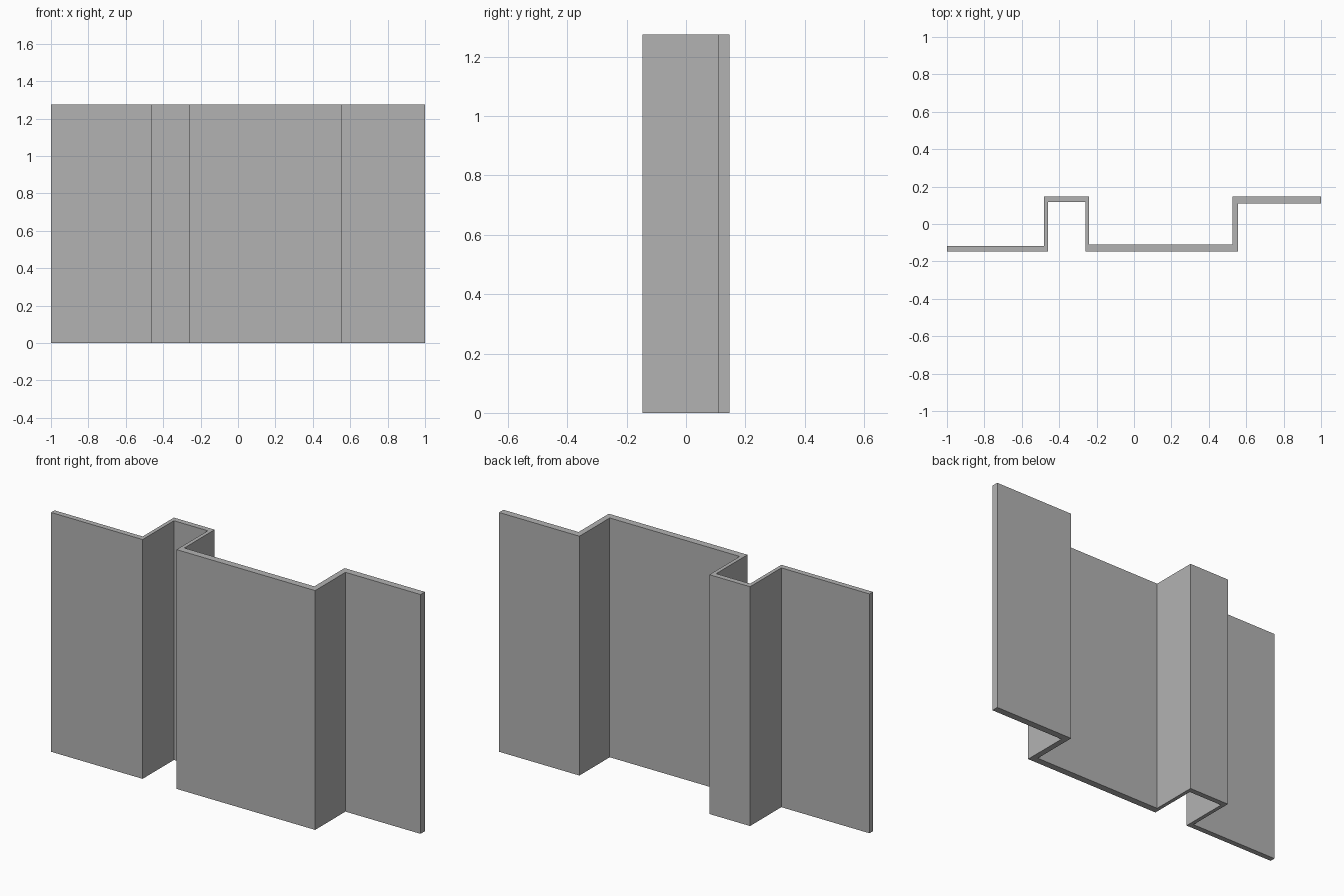
import bpy
import bmesh

cube = bpy.data.objects.get("Cube")
if cube:
    bpy.data.objects.remove(cube, do_unlink=True)

HEIGHT = 1.275
FRONT, BACK = -0.146, 0.146

# Single plain grey
grey = bpy.data.materials.new("plain grey")
grey.use_nodes = True
colour = (0.45, 0.45, 0.45, 1)
grey.diffuse_color = colour
grey.node_tree.nodes["Principled BSDF"].inputs["Base Color"].default_value = colour

# Plan outline of the folded sheet: front side left to right, then back side
front_side = [(-1, FRONT), (-0.46, FRONT), (-0.46, 0.117), (-0.26, 0.117),
              (-0.26, FRONT), (0.557, FRONT), (0.557, 0.109), (1, 0.109)]
back_side = [(1, BACK), (0.526, BACK), (0.526, -0.109), (-0.24, -0.109),
             (-0.24, BACK), (-0.48, BACK), (-0.48, -0.117), (-1, -0.117)]

# Extrude the outline upwards into the folded panel
bm = bmesh.new()
base = bm.faces.new([bm.verts.new((x, y, 0)) for x, y in front_side + back_side])
top = bmesh.ops.extrude_face_region(bm, geom=[base], use_keep_orig=True)
top_verts = [v for v in top["geom"] if isinstance(v, bmesh.types.BMVert)]
bmesh.ops.translate(bm, verts=top_verts, vec=(0, 0, HEIGHT))
bmesh.ops.recalc_face_normals(bm, faces=bm.faces)

mesh = bpy.data.meshes.new("folded_panel")
bm.to_mesh(mesh)
bm.free()
mesh.materials.append(grey)
panel = bpy.data.objects.new("folded_panel", mesh)
bpy.context.collection.objects.link(panel)
